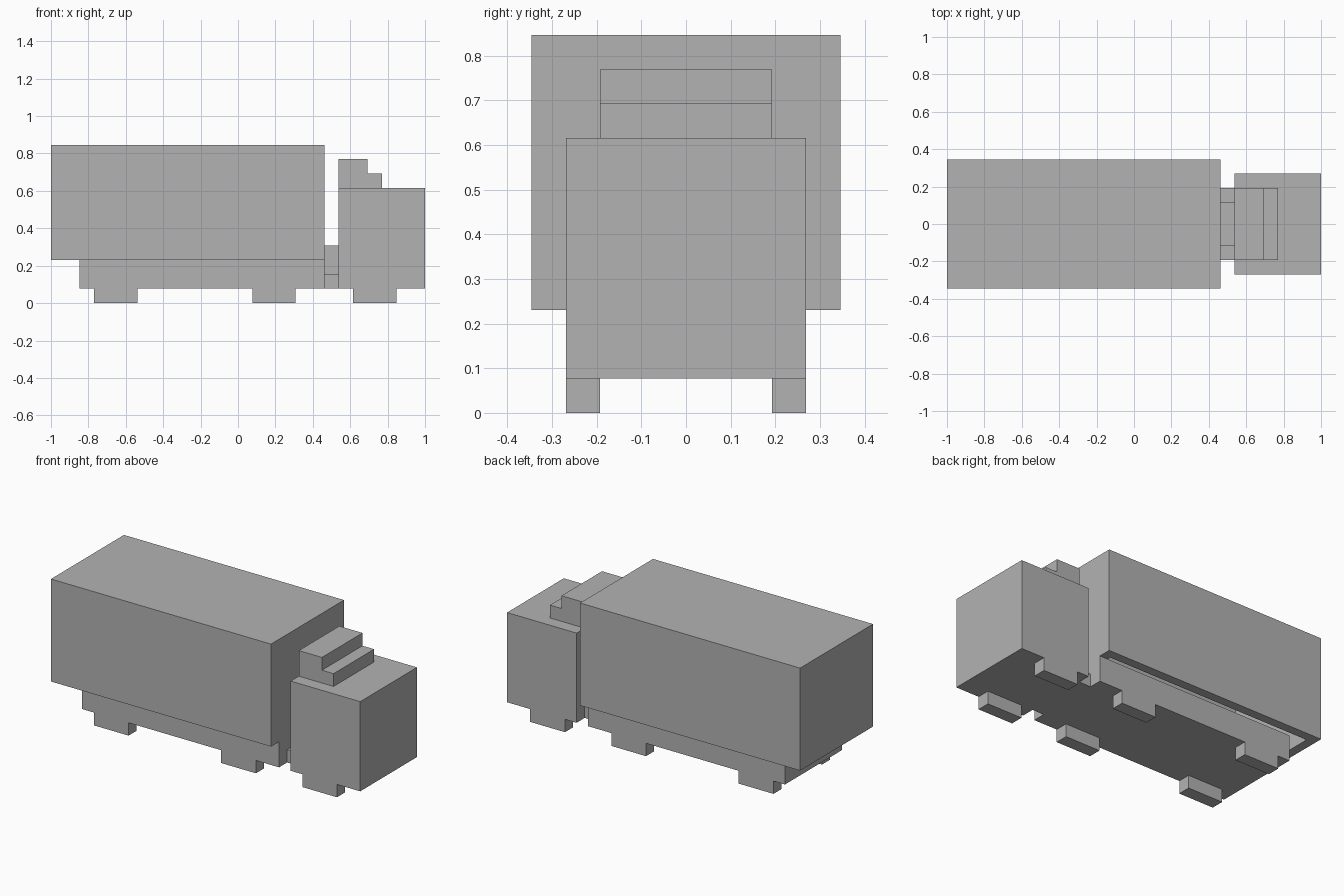
import bpy
import bmesh
from mathutils import Vector

default = bpy.data.objects.get("Cube")
if default:
    bpy.data.objects.remove(default, do_unlink=True)

U = 1 / 13  # the truck is laid out on a block grid, 26 blocks long

grey = bpy.data.materials.new("plain_grey")
grey.use_nodes = True
grey.diffuse_color = (0.45, 0.45, 0.45, 1)
grey.node_tree.nodes["Principled BSDF"].inputs["Base Color"].default_value = grey.diffuse_color


def finish(name, bm):
    """Turn a bmesh in block units into a scaled, coloured object."""
    bmesh.ops.scale(bm, vec=(U, U, U), verts=bm.verts)
    bmesh.ops.recalc_face_normals(bm, faces=bm.faces)
    mesh = bpy.data.meshes.new(name)
    bm.to_mesh(mesh)
    bm.free()
    mesh.materials.append(grey)
    obj = bpy.data.objects.new(name, mesh)
    bpy.context.collection.objects.link(obj)
    return obj


def block(x0, x1, y0, y1, z0, z1):
    """A box between two corners, in block units."""
    bm = bmesh.new()
    bmesh.ops.create_cube(bm, size=1)
    bmesh.ops.scale(bm, vec=(x1 - x0, y1 - y0, z1 - z0), verts=bm.verts)
    bmesh.ops.translate(bm, vec=((x0 + x1) / 2, (y0 + y1) / 2, (z0 + z1) / 2), verts=bm.verts)
    return bm


def prism(profile, half_width):
    """A side profile (x, z) extruded across the width."""
    bm = bmesh.new()
    face = bm.faces.new([bm.verts.new((x, -half_width, z)) for x, z in profile])
    side = bmesh.ops.extrude_face_region(bm, geom=[face])["geom"]
    verts = [v for v in side if isinstance(v, bmesh.types.BMVert)]
    bmesh.ops.translate(bm, vec=(0, 2 * half_width, 0), verts=verts)
    return bm


# Cargo box: one block thick walls, hollow and open underneath
cargo = block(-13, 6, -4.5, 4.5, 3, 11)
cargo.faces.ensure_lookup_table()
floor = min(cargo.faces, key=lambda f: f.calc_center_median().z)
bmesh.ops.inset_region(cargo, faces=[floor], thickness=1)
inner = bmesh.ops.extrude_discrete_faces(cargo, faces=[floor])["faces"][0]
bmesh.ops.translate(cargo, vec=Vector((0, 0, 7)), verts=inner.verts)
finish("cargo_box", cargo)

# Trailer chassis and cab
finish("trailer_chassis", block(-11, 6, -3.5, 3.5, 1, 3))
finish("cab", block(7, 13, -3.5, 3.5, 1, 8))

# Stepped wind deflector on the cab roof
finish("roof_deflector", prism([(7, 8), (10, 8), (10, 9), (9, 9), (9, 10), (7, 10)], 2.5))

# Coupling between the trailer and the cab
finish("coupling_plate", block(6, 7, -2.5, 2.5, 1, 2))
finish("coupling_post", block(6, 7, -1.5, 1.5, 2, 4))

# Wheels, flush with the body sides
for place, x in (("rear", -10), ("middle", 1), ("front", 8)):
    finish(place + "_wheel_right", block(x, x + 3, -3.5, -2.5, 0, 1))
    finish(place + "_wheel_left", block(x, x + 3, 2.5, 3.5, 0, 1))
